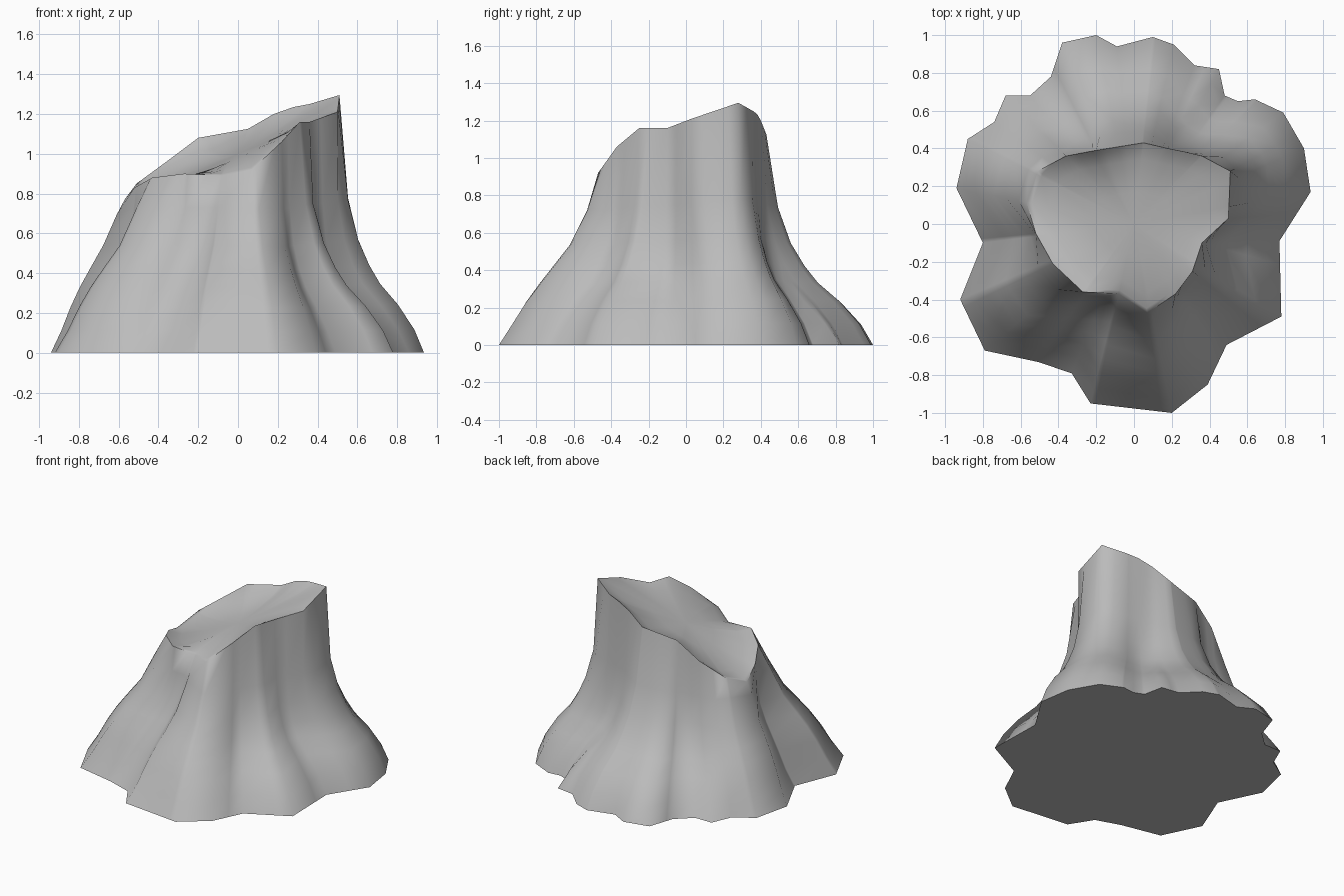
import bpy, bmesh, math

cube = bpy.data.objects.get("Cube")
if cube:
    bpy.data.objects.remove(cube, do_unlink=True)

# Root outline on the ground (x, y), anticlockwise
ROOTS = [(.935, .17), (.9, .4), (.79, .59), (.64, .66), (.55, .65), (.48, .68),
         (.45, .82), (.32, .84), (.21, .95), (.1, .99), (-.09, .94), (-.2, 1),
         (-.38, .96), (-.44, .78), (-.55, .68), (-.68, .68), (-.74, .54),
         (-.88, .45), (-.94, .19), (-.8, -.1), (-.92, -.4), (-.79, -.67),
         (-.51, -.73), (-.33, -.79), (-.23, -.95), (.2, -1), (.39, -.85),
         (.49, -.64), (.78, -.49), (.77, -.09)]
# Slanted broken rim (x, y, z), anticlockwise
RIM = [(.5, .03, 1.21), (.51, .28, 1.295), (.36, .36, 1.25), (.28, .38, 1.235),
       (.18, .4, 1.2), (.05, .43, 1.125), (-.2, .39, 1.08), (-.36, .36, .96),
       (-.51, .28, .85), (-.57, .11, .77), (-.52, -.05, .83), (-.43, -.21, .88),
       (-.27, -.36, .9), (-.08, -.37, .89), (.07, -.47, .92), (.22, -.37, 1.06),
       (.31, -.25, 1.16), (.36, -.1, 1.16)]
# Height of each trunk ring, with its share of the flare for the hollow
# roots at the back right and the straighter ones at the front left
RINGS = [(.11, .89, .87), (.23, .7, .75), (.33, .49, .63), (.42, .36, .5),
         (.54, .23, .32), (.73, .11, .14)]


def angle(p):
    return math.atan2(p[1], p[0]) % math.tau


def mix(a, b, t):
    return a + (b - a) * t


def ray_hit(outline, a):
    """Radius and height where the ray at angle a meets a closed outline."""
    dx, dy = math.cos(a), math.sin(a)
    for p, q in zip(outline, outline[1:] + outline[:1]):
        span = (angle(q) - angle(p)) % math.tau
        if (a - angle(p)) % math.tau <= span + 1e-6:
            side_p = dx * p[1] - dy * p[0]
            side_q = dx * q[1] - dy * q[0]
            t = side_p / (side_p - side_q)
            x, y, *z = [mix(u, v, t) for u, v in zip(p, q)]
            return math.hypot(x, y), (z[0] if z else 0)
    return math.hypot(*outline[0][:2]), 0


def mean_radius(outline, a, spread):
    """Average radius of an outline within spread degrees of angle a."""
    hits = [ray_hit(outline, (a + math.radians(spread * i / 5)) % math.tau)[0]
            for i in range(-5, 6)]
    return sum(hits) / len(hits)


def column(a):
    """Points from the ground over the rim; valleys between roots are pinched."""
    base, _ = ray_hit(ROOTS, a)
    top, height = ray_hit(RIM, a)
    soft_base = mean_radius(ROOTS, a, 10)
    soft_top = mean_radius(RIM, a, 8)
    bulge = soft_base / mean_radius(ROOTS, a, 40) - 1
    power = min(2.2, max(.95, 1.05 - 9 * bulge))
    straight = min(1, max(0, .3 + 1.2 * math.cos(a - math.radians(215))))
    stretch = .6 + .4 * height / 1.1
    stretch = mix(stretch, 1, straight)
    profile = [(base, 0)]
    for z, hollow, even in RINGS:
        f = mix(hollow, even, straight)
        root = mix(soft_base, base, f)
        z = min(z * stretch, height - .08)
        profile.append((mix(soft_top, root, f ** power), z))
    profile.append((top, height))

    # Low lip falling to the slanted broken face
    def plane(r):
        return 1 + r * (.46 * math.cos(a) + .12 * math.sin(a))
    for scale, blend in ((.95, .2), (.8, .65), (.4, 1)):
        r = top * scale
        level = mix(height, plane(top), blend)
        profile.append((r, level + plane(r) - plane(top)))
    return [(r * math.cos(a), r * math.sin(a), z) for r, z in profile]


# One column for each corner of either outline
angles = []
for a in sorted(angle(p) for p in ROOTS + RIM):
    if not angles or a - angles[-1] > .015:
        angles.append(a)

bm = bmesh.new()
cols = [[bm.verts.new(p) for p in column(a)] for a in angles]
centre = bm.verts.new((0, 0, 1))
for c, d in zip(cols, cols[1:] + cols[:1]):
    for i in range(len(c) - 1):
        bm.faces.new((c[i], d[i], d[i + 1], c[i + 1]))
    bm.faces.new((c[-1], d[-1], centre))

# Flat underside
bm.faces.new([c[0] for c in reversed(cols)])
bmesh.ops.recalc_face_normals(bm, faces=bm.faces)

mesh = bpy.data.meshes.new("stump")
bm.to_mesh(mesh)
bm.free()
stump = bpy.data.objects.new("stump", mesh)
bpy.context.collection.objects.link(stump)

# Plain grey surface
grey = bpy.data.materials.new("plain_grey")
grey.use_nodes = True
colour = (.5, .5, .5, 1)
grey.diffuse_color = colour
grey.node_tree.nodes["Principled BSDF"].inputs["Base Color"].default_value = colour
mesh.materials.append(grey)

bpy.ops.object.select_all(action='DESELECT')
stump.select_set(True)
bpy.context.view_layer.objects.active = stump
bpy.ops.object.shade_smooth_by_angle(angle=math.radians(75))
